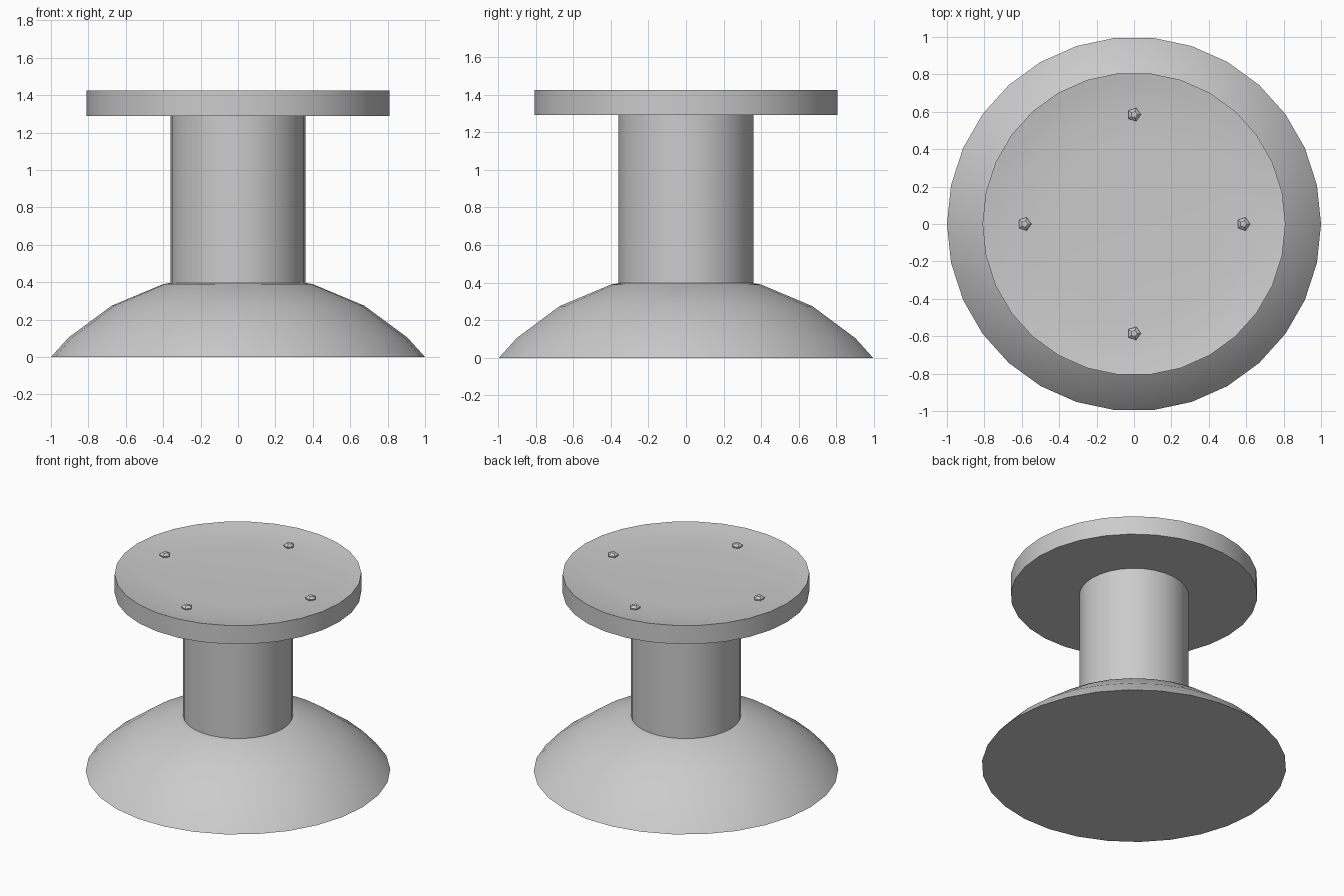
import bpy, bmesh, math

if "Cube" in bpy.data.objects:
    bpy.data.objects.remove(bpy.data.objects["Cube"])

grey = bpy.data.materials.new("plain grey")
grey.use_nodes = True
colour = (0.6, 0.6, 0.6, 1)
grey.diffuse_color = colour
grey.node_tree.nodes["Principled BSDF"].inputs["Base Color"].default_value = colour


def lathe(name, profile, sides, centre=(0, 0, 0), smooth=True):
    """Spin a bottom-to-top (radius, height) profile and cap its ends."""
    bm = bmesh.new()
    rings = []
    for r, z in profile:
        if r == 0:
            rings.append([bm.verts.new((0, 0, z))] * sides)
        else:
            turn = 2 * math.pi / sides
            rings.append([bm.verts.new((r * math.cos(i * turn), r * math.sin(i * turn), z))
                          for i in range(sides)])
    for low, high in zip(rings, rings[1:]):
        for i in range(sides):
            j = (i + 1) % sides
            corners = dict.fromkeys((low[i], low[j], high[j], high[i]))
            bm.faces.new(list(corners))
    for ring in (rings[0], rings[-1]):
        if len(set(ring)) > 2:
            bm.faces.new(ring)
    bmesh.ops.recalc_face_normals(bm, faces=bm.faces)
    mesh = bpy.data.meshes.new(name)
    bm.to_mesh(mesh)
    bm.free()
    obj = bpy.data.objects.new(name, mesh)
    obj.location = centre
    mesh.materials.append(grey)
    bpy.context.collection.objects.link(obj)
    if smooth:
        bpy.ops.object.select_all(action="DESELECT")
        obj.select_set(True)
        bpy.context.view_layer.objects.active = obj
        bpy.ops.object.shade_smooth_by_angle(angle=math.radians(35))
    return obj


# Domed foot
lathe("base", [(1, 0), (0.905, 0.105), (0.675, 0.275), (0.4, 0.39), (0.34, 0.4)], 30)

# Straight post
lathe("column", [(0.36, 0.38), (0.36, 1.3)], 30)

# Round seat with a shallow dished top
lathe("seat", [(0.81, 1.29), (0.81, 1.425), (0.74, 1.413), (0.64, 1.4),
               (0.45, 1.393), (0, 1.39)], 30)

# Four five-sided buttons on the seat
for i, name in enumerate(("left", "back", "right", "front")):
    a = i * math.pi / 2
    lathe(name + "_button", [(0.03, -0.02), (0.037, 0.01), (0.018, 0.024)], 5,
          (0.585 * math.cos(a), 0.585 * math.sin(a), 1.398), smooth=False)
